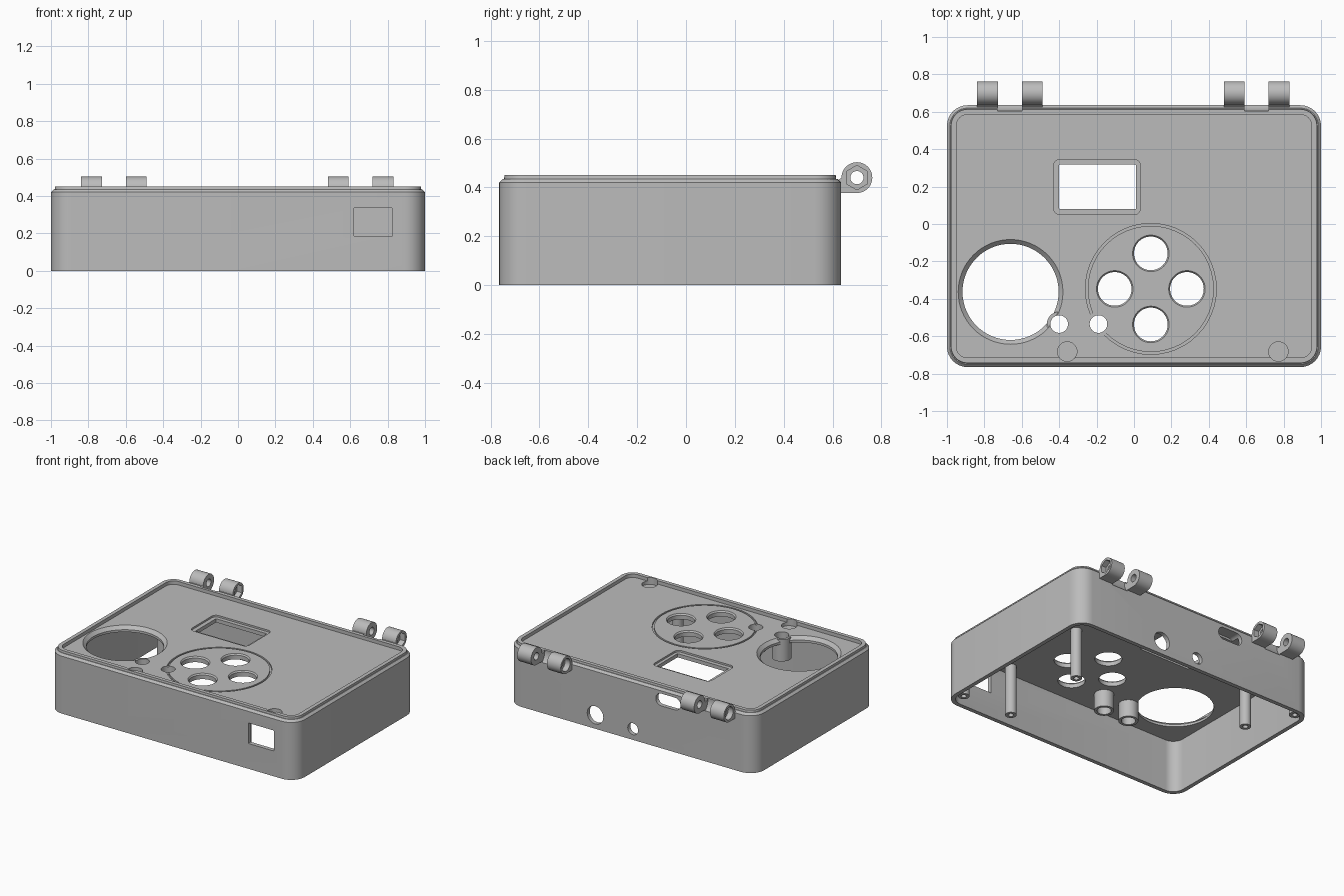
import bpy, bmesh, math
from mathutils import Vector

cube = bpy.data.objects.get("Cube")
if cube:
    bpy.data.objects.remove(cube)

grey = bpy.data.materials.new("plain grey")
grey.use_nodes = True
grey.diffuse_color = (0.5, 0.5, 0.5, 1)
grey.node_tree.nodes["Principled BSDF"].inputs["Base Color"].default_value = (0.5, 0.5, 0.5, 1)


def loft(name, rings, closed=False):
    """Skin a stack of rings; closed joins the last ring to the first."""
    bm = bmesh.new()
    loops = [[bm.verts.new(p) for p in ring] for ring in rings]
    n = len(loops[0])
    pairs = list(zip(loops, loops[1:])) + ([(loops[-1], loops[0])] if closed else [])
    for a, b in pairs:
        for i in range(n):
            j = (i + 1) % n
            bm.faces.new((a[i], a[j], b[j], b[i]))
    if not closed:
        bm.faces.new(loops[0])
        bm.faces.new(loops[-1])
    bmesh.ops.recalc_face_normals(bm, faces=bm.faces)
    mesh = bpy.data.meshes.new(name)
    bm.to_mesh(mesh)
    bm.free()
    mesh.materials.append(grey)
    obj = bpy.data.objects.new(name, mesh)
    bpy.context.collection.objects.link(obj)
    return obj


def place(pts, depth, axis="z"):
    order = {"z": lambda a, b: (a, b, depth), "y": lambda a, b: (a, depth, b),
             "x": lambda a, b: (depth, a, b)}[axis]
    return [Vector(order(a, b)) for a, b in pts]


def circle(cx, cy, r, n=48, start=0):
    return [(cx + r * math.cos(start + math.tau * i / n),
             cy + r * math.sin(start + math.tau * i / n)) for i in range(n)]


def rounded(x0, x1, y0, y1, r, steps=8):
    pts = []
    corners = [(x1 - r, y1 - r), (x0 + r, y1 - r), (x0 + r, y0 + r), (x1 - r, y0 + r)]
    for k, (cx, cy) in enumerate(corners):
        for i in range(steps + 1):
            a = math.pi / 2 * (k + i / steps)
            pts.append((cx + r * math.cos(a), cy + r * math.sin(a)))
    return pts


def prism(name, pts, lo, hi, axis="z"):
    return loft(name, [place(pts, lo, axis), place(pts, hi, axis)])


def tube(name, x, y, outer, inner, z0, z1):
    o, i = circle(x, y, outer), circle(x, y, inner)
    return loft(name, [place(o, z0), place(o, z1), place(i, z1), place(i, z0)], True)


def cut(target, cutter):
    mod = target.modifiers.new("cut", "BOOLEAN")
    mod.operation = "DIFFERENCE"
    mod.solver = "EXACT"
    mod.object = cutter
    bpy.context.view_layer.objects.active = target
    bpy.ops.object.modifier_apply(modifier=mod.name)
    bpy.data.objects.remove(cutter)


def smooth(obj):
    bpy.ops.object.select_all(action="DESELECT")
    obj.select_set(True)
    bpy.context.view_layer.objects.active = obj
    bpy.ops.object.shade_smooth_by_angle(angle=math.radians(30))


PANEL, UNDER = 0.425, 0.385

# Open-bottomed case: recessed panel, rim, chamfer, outer wall, inner cavity
profile = [(0.05, PANEL), (0.05, 0.45), (0.022, 0.45), (0.02, 0.435),
           (0.015, 0.435), (0, 0.42), (0, 0), (0.03, 0), (0.03, UNDER)]
case = loft("case", [place(rounded(-1 + d, 1 - d, -0.765 + d, 0.635 - d, 0.11 - d), z)
                     for d, z in profile])

# Large round opening with a chamfered edge
bx, by = -0.66, -0.363
cut(case, loft("cutter", [place(circle(bx, by, r, 64), z) for r, z in
                          [(0.257, 0.3), (0.257, 0.402), (0.282, 0.427)]]))

# Button cluster: ring groove and four holes
cx, cy = 0.09, -0.347
cut(case, tube("cutter", cx, cy, 0.35, 0.337, 0.413, 0.44))
for dx, dy in [(0, 1), (0, -1), (1, 0), (-1, 0)]:
    hole = [place(circle(cx + 0.193 * dx, cy + 0.19 * dy, r), z) for r, z in
            [(0.09, 0.3), (0.09, 0.415), (0.1, 0.428)]]
    cut(case, loft("cutter", hole))

# Display window with a stepped recess
cut(case, prism("cutter", rounded(-0.43, 0.035, 0.05, 0.345, 0.035), 0.412, 0.44))
cut(case, prism("cutter", rounded(-0.4, 0.012, 0.08, 0.317, 0.004), 0.3, 0.44))

# Light pipe holes and shallow round pockets
for x in (-0.4, -0.19):
    cut(case, prism("cutter", circle(x, -0.535, 0.047), 0.3, 0.5))
for x in (-0.357, 0.772):
    cut(case, prism("cutter", circle(x, -0.682, 0.052), 0.4, 0.5))

# Front window and rear connector openings
cut(case, prism("cutter", rounded(0.62, 0.825, 0.185, 0.335, 0.003), -0.8, -0.7, "y"))
cut(case, prism("cutter", circle(0.29, 0.1, 0.065), 0.55, 0.7, "y"))
cut(case, prism("cutter", circle(-0.015, 0.08, 0.042), 0.55, 0.7, "y"))
cut(case, prism("cutter", rounded(-0.4, -0.2, 0.31, 0.4, 0.044), 0.55, 0.7, "y"))

# Hinge clearance scooped out of the rear edge
HY, HZ, HR = 0.70, 0.44, 0.063
for x0, x1 in [(-0.73, -0.6), (0.59, 0.72)]:
    cut(case, prism("cutter", circle(HY, HZ, 0.096), x0, x1, "x"))
smooth(case)

# Hinge knuckles: rounded lug with a bore and a hex or round pocket
lug = [(0.62, HZ - HR)] + [(HY + HR * math.cos(a), HZ + HR * math.sin(a)) for a in
                           [math.radians(-90 + 270 * i / 36) for i in range(37)]]
lug.append((0.62, 0.425))
for name, x0, hexed in [("outer_right", -0.84, False), ("inner_right", -0.6, True),
                        ("inner_left", 0.48, False), ("outer_left", 0.72, True)]:
    x1 = x0 + 0.112
    knuckle = prism("hinge_knuckle_" + name, lug, x0, x1, "x")
    cut(knuckle, prism("cutter", circle(HY, HZ, 0.027, 32), x0 - 0.1, x1 + 0.1, "x"))
    if hexed:
        cut(knuckle, prism("cutter", circle(HY, HZ, 0.05, 6, math.pi / 6), x1 - 0.04, x1 + 0.1, "x"))
    else:
        cut(knuckle, prism("cutter", circle(HY, HZ, 0.046), x0 - 0.1, x0 + 0.04, "x"))
    smooth(knuckle)

# Light pipe tubes under the panel
for name, x in [("right", -0.4), ("left", -0.19)]:
    smooth(tube("light_tube_" + name, x, -0.535, 0.066, 0.047, 0.26, 0.42))

# Screw posts inside the case
posts = [(0.92, -0.66), (-0.92, 0.56), (0.5, 0), (0.52, -0.65), (-0.77, 0.23)]
for i, (x, y) in enumerate(posts):
    smooth(tube(f"screw_post_{i + 1}", x, y, 0.038, 0.018, 0.015, 0.4))
